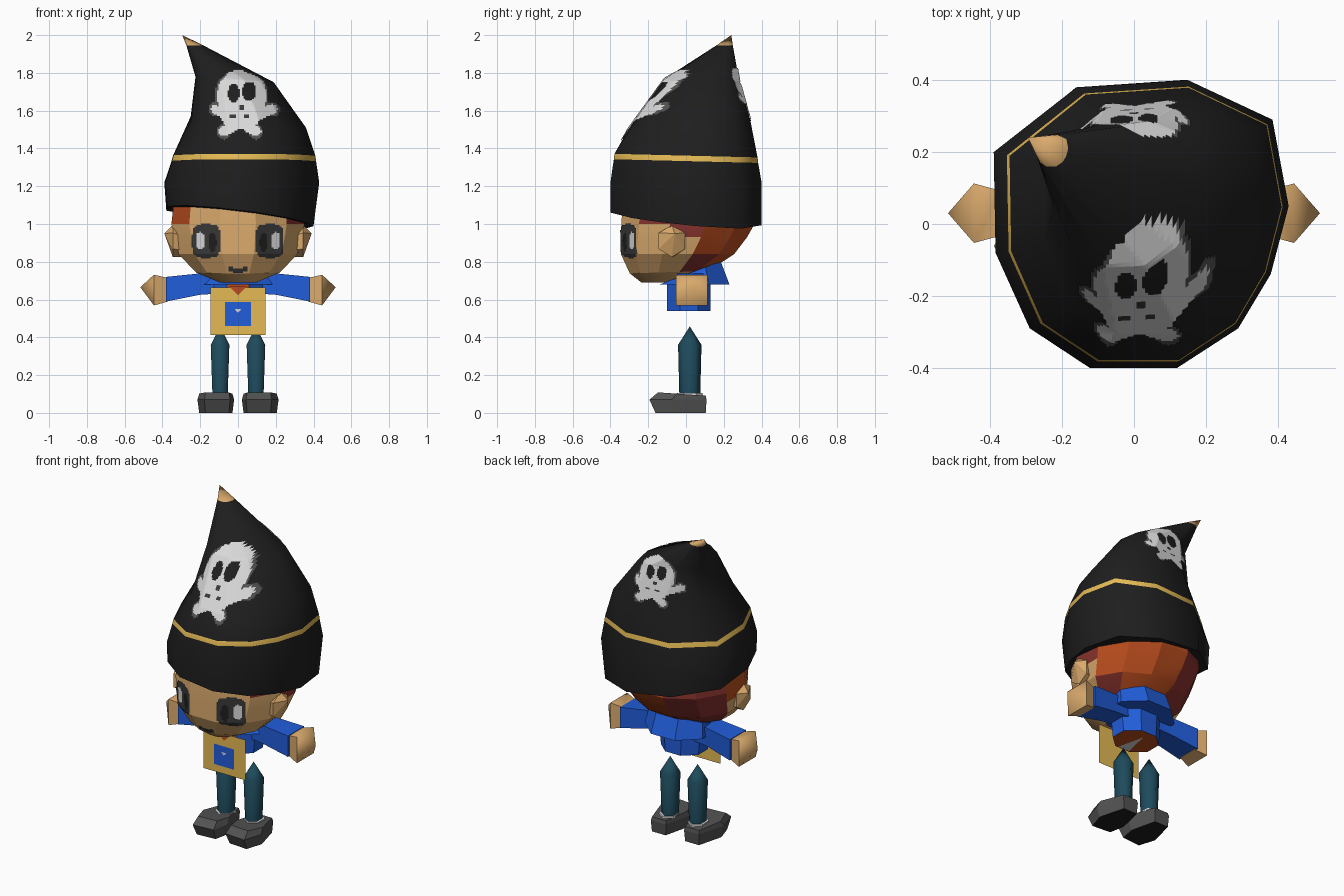
import bpy, bmesh, math
from mathutils import Vector
from mathutils.bvhtree import BVHTree

if "Cube" in bpy.data.objects:
    bpy.data.objects.remove(bpy.data.objects["Cube"])

COLOURS = {
    "black": (0.013, 0.013, 0.013), "white": (0.70, 0.70, 0.70), "grey": (0.085, 0.085, 0.085),
    "charcoal": (0.042, 0.041, 0.04), "gold": (0.78, 0.49, 0.09), "blue": (0.015, 0.11, 0.70),
    "skin": (0.70, 0.40, 0.15), "orange": (0.50, 0.075, 0.013), "dark_red": (0.25, 0.033, 0.027),
    "teal": (0.013, 0.07, 0.108),
}
NAMES = list(COLOURS)
for n, c in COLOURS.items():
    bpy.data.materials.new(n).diffuse_color = (*c, 1)


def finish(name, bm, smooth=None):
    me = bpy.data.meshes.new(name)
    bm.to_mesh(me)
    bm.free()
    for n in NAMES:
        me.materials.append(bpy.data.materials[n])
    ob = bpy.data.objects.new(name, me)
    bpy.context.collection.objects.link(ob)
    if smooth:
        bpy.ops.object.select_all(action='DESELECT')
        ob.select_set(True)
        bpy.context.view_layer.objects.active = ob
        bpy.ops.object.shade_smooth_by_angle(angle=math.radians(smooth))
    return ob


def circle(n, turn=0.5):
    return [(math.cos(2 * math.pi * (i + turn) / n), math.sin(2 * math.pi * (i + turn) / n)) for i in range(n)]


def level(shape, z, cx, cy, rx, ry, tx=0, ty=0):
    """Horizontal ring, tilted by slopes tx and ty."""
    return [(cx + u * rx, cy + v * ry, z + tx * u * rx + ty * v * ry) for u, v in shape]


def upright(shape, x, cy, cz, ry, rz):
    """Ring across the x axis."""
    return [(x, cy + u * ry, cz + v * rz) for u, v in shape]


def loft(name, rings, colour, tip=None, rule=None, smooth=None):
    bm = bmesh.new()
    vs = [[bm.verts.new(p) for p in r] for r in rings]
    n = len(rings[0])
    for a, b in zip(vs, vs[1:]):
        for i in range(n):
            j = (i + 1) % n
            bm.faces.new((a[i], a[j], b[j], b[i]))
    bm.faces.new(vs[0][::-1])
    if tip:
        t = bm.verts.new(tip)
        for i in range(n):
            bm.faces.new((vs[-1][i], vs[-1][(i + 1) % n], t))
    else:
        bm.faces.new(vs[-1])
    bmesh.ops.recalc_face_normals(bm, faces=bm.faces)
    for f in bm.faces:
        c = rule(f.calc_center_median()) if rule else None
        f.material_index = NAMES.index(c or colour)
    return finish(name, bm, smooth)


def decal(name, target, paint, x0, x1, z0, z1, back=False, ylim=9, step=0.0085):
    """Thin painted sheet laid on a surface; paint(x, z) gives a colour or None."""
    tree = BVHTree.FromPolygons([v.co for v in target.data.vertices],
                                [p.vertices[:] for p in target.data.polygons])
    d = -1 if back else 1
    bm, grid = bmesh.new(), {}

    def vert(i, k):
        if (i, k) not in grid:
            hit = tree.ray_cast(Vector((x0 + i * step, -3 * d, z0 + k * step)), Vector((0, d, 0)))[0]
            ok = hit and hit.y * d < ylim
            grid[i, k] = bm.verts.new(hit + Vector((0, -0.006 * d, 0.003))) if ok else None
        return grid[i, k]

    for i in range(int((x1 - x0) / step)):
        for k in range(int((z1 - z0) / step)):
            c = paint(x0 + (i + .5) * step, z0 + (k + .5) * step)
            if not c:
                continue
            q = [vert(i, k), vert(i + 1, k), vert(i + 1, k + 1), vert(i, k + 1)]
            if all(q):
                bm.faces.new(q[::-1] if back else q).material_index = NAMES.index(c)
    return finish(name, bm)


def inside(x, z, cx, cz, rx, rz, power=2):
    return abs((x - cx) / rx) ** power + abs((z - cz) / rz) ** power < 1


def near(x, z, ax, az, bx, bz, r):
    p, a, b = Vector((x, z)), Vector((ax, az)), Vector((bx, bz))
    t = max(0, min(1, (p - a).dot(b - a) / (b - a).length_squared))
    return (p - a - (b - a) * t).length < r


# Hat
OUT = [(-.41, .2), (-.18, .38), (.13, .4), (.365, .29), (.41, .05), (.36, -.14),
       (.27, -.29), (.1, -.4), (-.14, -.4), (-.31, -.29), (-.405, -.08)]


def hat_rule(c):
    if c.z > 1.955:
        return "skin"
    if 1.315 < c.z < 1.37:
        return "gold"


hat = loft("hat", [
    level(OUT, 1.04, .01, 0, .95, 1, -.12, -.08),
    level(OUT, 1.22, .02, 0, 1, 1),
    level(OUT, 1.333, .03, 0, .935, .955, 0, -.025),
    level(OUT, 1.362, .032, 0, .922, .947, 0, -.025),
    level(OUT, 1.53, .055, .02, .745, .8, -.08, .09),
    level(OUT, 1.765, -.018, .085, .505, .49, -.07, .0),
    level(OUT, 1.945, -.228, .204, .11, .11)],
    "black", tip=(-.295, .24, 2.0), rule=hat_rule, smooth=60)


# Skull and crossed bones, front and back
def skull(x, z):
    if inside(x, z, -.022, 1.69, .028, .05) or inside(x, z, .06, 1.7, .036, .05):
        return None
    if inside(x, z, .02, 1.615, .016, .014) or (abs(z - 1.565) < .009 and abs(abs(x - .01) - .035) < .015):
        return "charcoal"
    if inside(x, z, .02, 1.675, .142, .14, 2.3) or inside(x, z, .015, 1.565, .1, .055, 3):
        rim = not inside(x, z, .02, 1.675, .13, .13, 2.3) and abs(x) > .06 and z > 1.62
        return "grey" if rim else "white"
    for ax, az, bx, bz in ((-.075, 1.49, .18, 1.605), (.095, 1.49, -.115, 1.605)):
        if near(x, z, ax, az, bx, bz, .027):
            return "white"
        if near(x, z, ax, az, ax, az - .01, .036) or near(x, z, bx, bz, bx + .005, bz, .04):
            return "grey"


decal("front_skull", hat, skull, -.18, .26, 1.44, 1.84, ylim=.045)
decal("back_skull", hat, lambda x, z: skull(-(x - .02) * 1.1, 1.81 - (1.82 - z) * 1.3),
      -.2, .2, 1.5, 1.83, back=True, ylim=-.23)


# Head with hair panels
def hair(c):
    limit = .05 if c.z < .89 else -.05 if c.z < .97 else -.19
    if c.z > 1.1 or c.z < .71 or c.y < limit:
        return None
    a = math.degrees(math.atan2(c.y, c.x))
    return "orange" if 20 < a < 105 or a < -120 or a > 170 else "dark_red"


C12 = circle(12)
head = loft("head", [
    level(C12, .69, 0, -.12, .1, .12),
    level(C12, .745, 0, -.09, .23, .215, 0, .03),
    level(C12, .84, 0, -.045, .325, .31),
    level(C12, .93, 0, -.01, .35, .345),
    level(C12, 1.0, 0, .01, .365, .365),
    level(C12, 1.13, 0, .01, .35, .355)], "skin", rule=hair, smooth=20)


# Eyes and mouth
def face_paint(x, z):
    s = abs(x)
    if inside(s, z, .2, .91, .023, .045, 2.5):
        return "white"
    if inside(s, z, .135, .9, .022, .05):
        return "black"
    if inside(s, z, .168, .907, .075, .09, 3.5):
        return "charcoal"
    if abs(z - (.745 + .35 * s)) < .012 and s < .055:
        return "charcoal"


decal("face_details", head, face_paint, -.2465, .2465, .72, 1.02)

# Collar and torso with shirt showing underneath
C8, C6, C4 = circle(8), circle(6), circle(4)
loft("collar", [level(C8, .68, 0, .045, .215, .2),
                level(C8, .75, 0, .045, .2, .15, 0, .38)], "blue")
loft("torso", [level(C8, .54, 0, .015, .14, .125), level(C8, .72, 0, .015, .16, .125)], "blue",
     rule=lambda c: "orange" if c.y < -.09 or c.z < .55 else None)

# Arms, hands, ears, legs and shoes on both sides
SHOE = [(.05, .11), (-.05, .11), (-.09, -.06), (-.07, -.16), (.06, -.17), (.095, -.06)]
for s, side in ((-1, "left"), (1, "right")):
    loft(side + "_sleeve", [upright(C4, s * .1, .02, .685, .09, .075),
                            upright(C4, s * .2, .02, .682, .095, .08),
                            upright(C4, s * .38, .03, .655, .113, .092)], "blue", smooth=40)
    loft(side + "_hand", [upright(C4, s * .37, .03, .652, .088, .088),
                          upright(C4, s * .445, .03, .65, .117, .115)],
         "skin", tip=(s * .517, .03, .665), smooth=60)
    loft(side + "_ear", [upright(C6, s * .29, -.07, .9, .06, .075),
                         upright(C6, s * .345, -.075, .91, .08, .085)],
         "skin", tip=(s * .39, -.06, .95))
    loft(side + "_leg", [level(C6, .08, s * .095, .02, .046, .055),
                         level(C6, .36, s * .095, .02, .057, .062)],
         "teal", tip=(s * .095, .02, .458), smooth=70)
    shoe = [(u * s, v) for u, v in SHOE]
    loft(side + "_shoe", [level(shoe, 0, s * .115, 0, .95, .95),
                          level(shoe, .07, s * .115, -.01, 1.05, 1.08),
                          level(shoe, .098, s * .115, .005, .95, .9, 0, -.07)], "grey",
         rule=lambda c: "black" if c.z < .01 else None)
    loft(side + "_sock", [level(C6, .09, s * .1, .02, .058, .07),
                          level(C6, .104, s * .1, .02, .056, .067)], "white")


# Apron panel with square badge, and shirt tail, as thin sheets
def sheet(name, pts, colour):
    bm = bmesh.new()
    f = bm.faces.new([bm.verts.new(p) for p in pts])
    f.material_index = NAMES.index(colour)
    return finish(name, bm)


def box(x, y, z0, z1):
    return [(-x, y, z0), (x, y, z0), (x, y, z1), (-x, y, z1)]


sheet("apron", box(.146, -.135, .413, .665), "gold")
sheet("apron_badge", box(.068, -.139, .46, .587), "blue")
sheet("badge_mark", [(0, -.142, .53), (.018, -.142, .55), (-.018, -.142, .55)], "white")
sheet("shirt_notch", [(0, -.139, .622), (.045, -.139, .668), (-.045, -.139, .668)], "orange")
sheet("shirt_tail", [(-.04, -.09, .536), (0, .08, .536), (.04, -.09, .536)], "white")

for m in bpy.data.materials:
    if m.users and not m.is_grease_pencil:
        m.use_nodes = True
        m.node_tree.nodes["Principled BSDF"].inputs["Base Color"].default_value = m.diffuse_color
